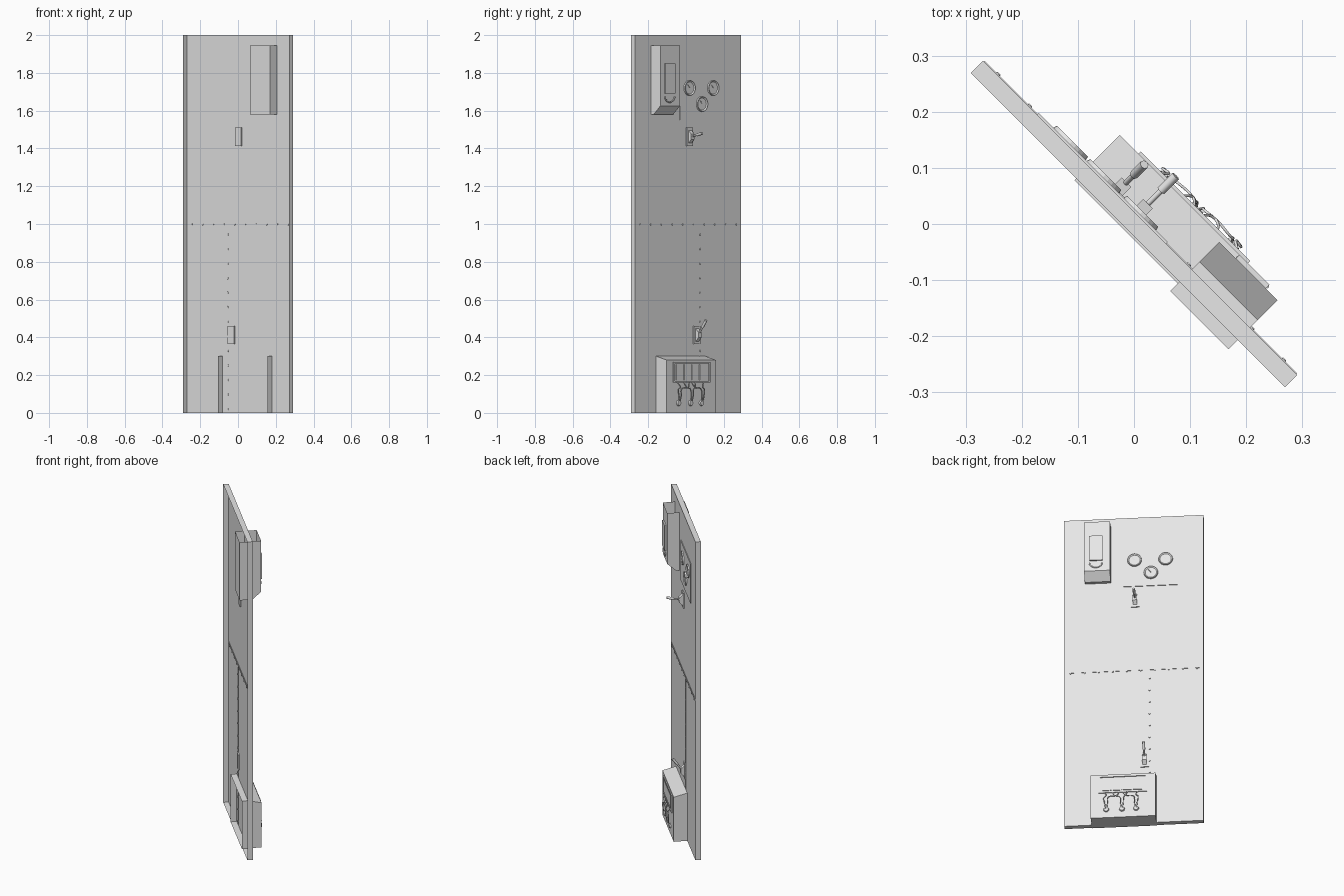
import bpy, bmesh, math
from mathutils import Matrix, Vector

old = bpy.data.objects.get("Cube")
if old:
    bpy.data.objects.remove(old)

# The panel is modelled straight (x along it, y out of its back), then turned
TURN = Matrix.Rotation(math.radians(-45), 4, 'Z')
SHEET = 0.0156          # half thickness of the panel
HALF = 0.396            # half width of the panel

grey = bpy.data.materials.new("light_grey")
grey.use_nodes = True
grey.diffuse_color = (0.8, 0.8, 0.8, 1)
grey.node_tree.nodes["Principled BSDF"].inputs["Base Color"].default_value = (0.8, 0.8, 0.8, 1)


def finish(name, bm):
    mesh = bpy.data.meshes.new(name)
    bm.to_mesh(mesh)
    bm.free()
    mesh.materials.append(grey)
    obj = bpy.data.objects.new(name, mesh)
    obj.matrix_world = TURN
    bpy.context.collection.objects.link(obj)
    return obj


def prism(name, x0, x1, profile, skip=()):
    """Extrude a (y, z) profile along x, leaving out the listed edges' faces."""
    bm = bmesh.new()
    a = [bm.verts.new((x0, y, z)) for y, z in profile]
    b = [bm.verts.new((x1, y, z)) for y, z in profile]
    bm.faces.new(a)
    bm.faces.new(b[::-1])
    n = len(profile)
    for i in range(n):
        if i not in skip:
            j = (i + 1) % n
            bm.faces.new((a[i], b[i], b[j], a[j]))
    bmesh.ops.recalc_face_normals(bm, faces=bm.faces)
    return finish(name, bm)


def block(name, x0, x1, y0, y1, z0, z1, skip=()):
    # Edge order: bottom, back, top, front
    return prism(name, x0, x1, [(y0, z0), (y1, z0), (y1, z1), (y0, z1)], skip)


def add_disc(bm, x, z, y0, y1, r0, r1, sides=24):
    spot = Matrix.Translation((x, (y0 + y1) / 2, z)) @ Matrix.Rotation(-math.pi / 2, 4, 'X')
    bmesh.ops.create_cone(bm, cap_ends=True, segments=sides, radius1=r0, radius2=r1,
                          depth=y1 - y0, matrix=spot)


def tube(name, points, radius, smooth=True):
    curve = bpy.data.curves.new(name, 'CURVE')
    curve.dimensions = '3D'
    curve.bevel_depth = radius
    curve.bevel_resolution = 2
    curve.use_fill_caps = True
    if smooth:
        line = curve.splines.new('BEZIER')
        line.bezier_points.add(len(points) - 1)
        for p, co in zip(line.bezier_points, points):
            p.co = co
            p.handle_left_type = p.handle_right_type = 'AUTO'
        line.resolution_u = 6
    else:
        line = curve.splines.new('POLY')
        line.points.add(len(points) - 1)
        for p, co in zip(line.points, points):
            p.co = (*co, 1)
    curve.materials.append(grey)
    obj = bpy.data.objects.new(name, curve)
    obj.matrix_world = TURN
    bpy.context.collection.objects.link(obj)


# Tall panel, open on its front side, with lapped sheet seams
block("panel", -HALF, HALF, -SHEET, SHEET, 0, 2, skip=(3,))
block("cross_seam", -HALF + 0.002, HALF - 0.002, SHEET - 0.002, SHEET + 0.002, 1.0, 1.013)
block("upright_seam", -0.084, -0.08, SHEET - 0.001, SHEET + 0.002, 0, 1.0)

# Rivets along both seams, showing on both sides of the sheet
bm = bmesh.new()
spots = [(-0.36 + 0.08 * i, 0.998) for i in range(10)]
spots += [(-0.09, 0.02 + 0.077 * i) for i in range(13)]
for x, z in spots:
    add_disc(bm, x, z, SHEET - 0.004, SHEET + 0.004, 0.006, 0.004, 8)
finish("rivets", bm)

# Upper box: open top, sloping floor at the back, passes through the panel
prism("upper_box", 0.13, 0.277,
      [(-0.039, 1.58), (0.035, 1.58), (0.085, 1.625), (0.085, 1.945), (-0.039, 1.945)],
      skip=(3,))
block("upper_box_cover", 0.172, 0.247, 0.085, 0.094, 1.69, 1.85)
tube("upper_box_handle",
     [(0.21 + 0.036 * math.cos(a), 0.089, 1.675 + 0.03 * math.sin(a))
      for a in [math.pi + math.pi * i / 8 for i in range(9)]], 0.004)

# Gauge plate with three dials
block("gauge_plate", -0.26, 0.065, SHEET, SHEET + 0.004, 1.55, 1.8)
for i, (x, z) in enumerate([(-0.005, 1.72), (-0.182, 1.72), (-0.098, 1.635)]):
    bm = bmesh.new()
    add_disc(bm, x, z, SHEET, 0.027, 0.042, 0.039)
    # Recessed dial face
    face = max(bm.faces, key=lambda f: f.calc_center_median().y)
    bmesh.ops.inset_region(bm, faces=[face], thickness=0.007)
    bmesh.ops.translate(bm, vec=Vector((0, -0.005, 0)), verts=face.verts)
    finish(f"gauge_{i + 1}", bm)
    tube(f"gauge_needle_{i + 1}", [(x, 0.024, z), (x + 0.015, 0.024, z + 0.018)], 0.0015, False)


# Switch levers on bevelled bases
def lever(name, x, z, rise, reach):
    block(name + "_base", x - 0.024, x + 0.024, 0.008, 0.022, z - 0.048, z + 0.048)
    prism(name + "_pivot", x - 0.012, x + 0.012,
          [(0.02, z - 0.036), (0.043, z - 0.014), (0.043, z + 0.014), (0.02, z + 0.036)])
    tip = (x, reach, z + rise)
    mid = (x, 0.03 + (reach - 0.03) * 0.55, z + rise * 0.55)
    tube(name + "_rod", [(x, 0.03, z), mid], 0.005, False)
    tube(name + "_grip", [mid, tip], 0.008, False)


lever("upper_lever", -0.008, 1.462, 0.018, 0.113)
lever("lower_lever", -0.062, 0.412, 0.078, 0.088)

# Lower control box, open at the front where it passes through the panel
prism("control_box", -0.13, 0.239,
      [(-0.02, 0), (0.094, 0), (0.094, 0.28), (SHEET, 0.3), (-0.02, 0.3)], skip=(4,))

# Display surround, built as four thin bars, with four windows
FACE = 0.094
for name, x0, x1, z0, z1 in [("top", -0.083, 0.193, 0.262, 0.27),
                             ("bottom", -0.083, 0.193, 0.16, 0.168),
                             ("right", -0.083, -0.074, 0.168, 0.262),
                             ("left", 0.184, 0.193, 0.168, 0.262)]:
    block("display_frame_" + name, x0, x1, FACE, FACE + 0.006, z0, z1)
for i in range(4):
    x = -0.055 + 0.058 * i
    block(f"display_window_{i + 1}", x, x + 0.051, FACE, FACE + 0.005, 0.175, 0.255)

# Three sockets with loose cables running up to the display
for i, (x, start) in enumerate([(0.15, 0.12), (0.06, 0.07), (-0.02, 0.01)]):
    bm = bmesh.new()
    add_disc(bm, x, 0.052, FACE, FACE + 0.008, 0.016, 0.013, 16)
    finish(f"socket_{i + 1}", bm)
    for side in (-1, 1):
        tube(f"cable_{i + 1}_{'right' if side < 0 else 'left'}",
             [(start + side * 0.045, 0.096, 0.165),
              (start + side * 0.03, 0.108, 0.135),
              (x + side * 0.012, 0.106, 0.125),
              (x + side * 0.008, 0.107, 0.09),
              (x + side * 0.003, 0.1, 0.055)], 0.0025)
